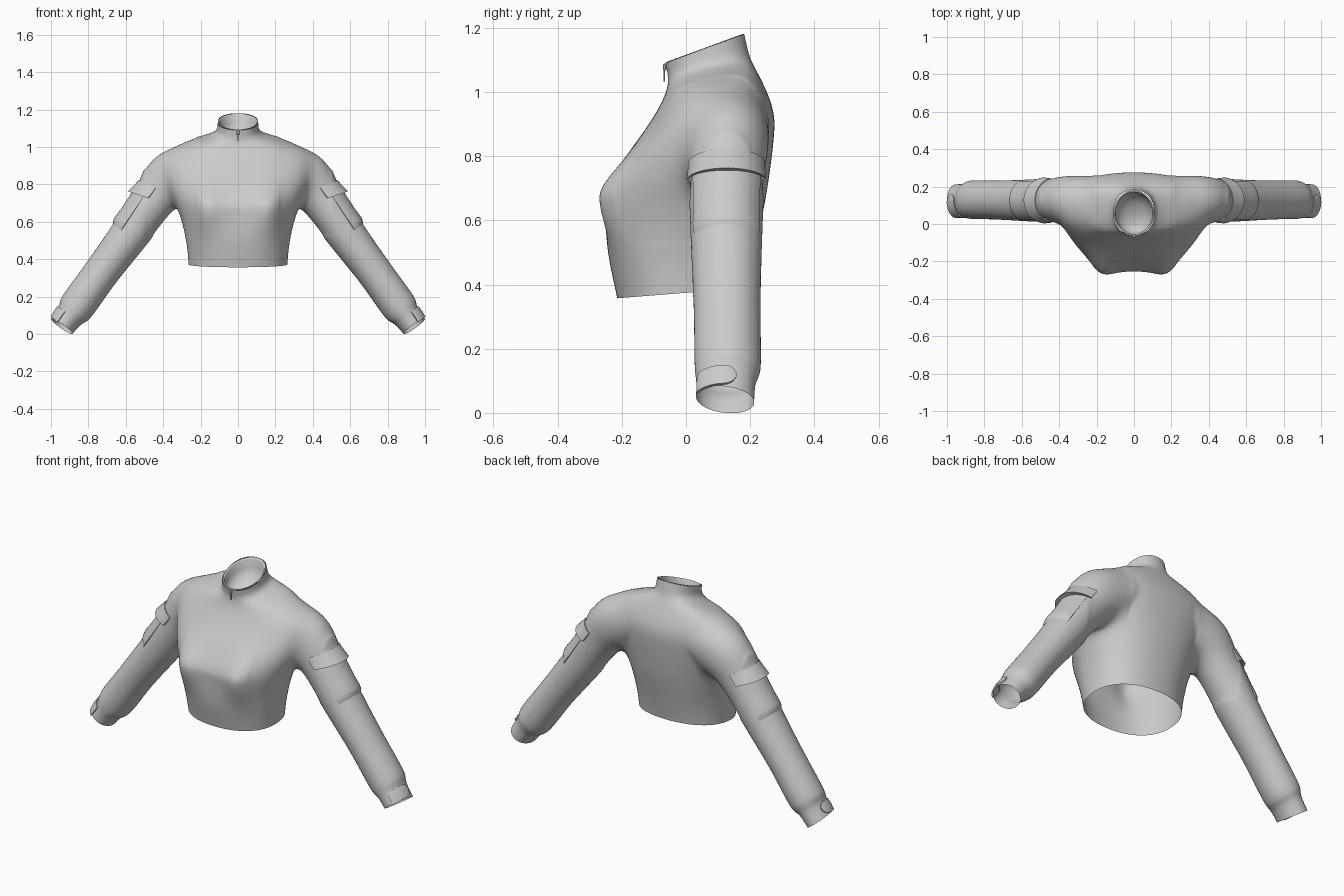
import bpy, bmesh
from math import sin, cos, pi, radians, exp, copysign
from mathutils import Vector

if "Cube" in bpy.data.objects:
    bpy.data.objects.remove(bpy.data.objects["Cube"])


def spline(rows, t):
    """Catmull-Rom interpolation of parameter rows"""
    n = len(rows) - 1
    t = min(max(t, 0), n)
    i = min(int(t), n - 1)
    u = t - i
    a, b, c, d = (rows[min(max(k, 0), n)] for k in (i - 1, i, i + 1, i + 2))
    return [0.5 * (2*q + (r - p)*u + (2*p - 5*q + 4*r - s)*u*u + (3*q - p - 3*r + s)*u**3)
            for p, q, r, s in zip(a, b, c, d)]


def loft(bm, rings):
    """Closed solid through rings of equal point count"""
    loops = [[bm.verts.new(p) for p in ring] for ring in rings]
    n = len(loops[0])
    for lo, hi in zip(loops, loops[1:]):
        for k in range(n):
            bm.faces.new((lo[k], lo[(k+1) % n], hi[(k+1) % n], hi[k]))
    return bm.faces.new(loops[0]), bm.faces.new(loops[-1])


def add_object(name, bm):
    me = bpy.data.meshes.new(name)
    bm.to_mesh(me)
    bm.free()
    ob = bpy.data.objects.new(name, me)
    bpy.context.collection.objects.link(ob)
    return ob


# Torso rows: half width, front y, back y, front z, back z
TORSO = [(.262, -.205, .185, .29, .31), (.264, -.215, .19, .36, .385),
         (.278, -.246, .212, .50, .50), (.315, -.270, .243, .64, .64),
         (.345, -.262, .258, .70, .73), (.385, -.198, .272, .79, .84),
         (.405, -.130, .275, .88, .92), (.39, -.088, .258, .945, .985),
         (.29, -.062, .228, 1.0, 1.05), (.165, -.056, .207, 1.03, 1.09),
         (.117, -.057, .197, 1.05, 1.115), (.108, -.064, .182, 1.09, 1.18),
         (.107, -.070, .172, 1.13, 1.23)]


def torso_ring(t, n=64):
    w, yf, yb, zf, zb = spline(TORSO, t)
    pts = []
    for k in range(n):
        a = 2 * pi * k / n
        chest = exp(-((zf - .66) / .12) ** 2)
        e = 2 / (2.25 - (.25 * chest if sin(a) < 0 else 0))
        x = w * copysign(abs(cos(a)) ** e, cos(a))
        v = copysign(abs(sin(a)) ** e, sin(a))
        y = (yf + yb) / 2 + v * (yb - yf) / 2
        z = zf + (zb - zf) * (v + 1) / 2
        if v < 0:   # two chest swells with a dip between them
            y += chest * (.018 * exp(-(x / .09) ** 2) - .036 * exp(-((abs(x) - .175) / .065) ** 2))
        pts.append((x, y, z))
    return pts


# Sleeve rows: centre x, centre z, in-plane radius, depth radius, centre y
SLEEVE = [(.12, .92, .11, .13, .125), (.335, .847, .150, .134, .130),
          (.44, .73, .121, .120, .127), (.575, .538, .106, .112, .126),
          (.73, .33, .096, .105, .128), (.862, .147, .096, .104, .130),
          (.898, .10, .077, .094, .125), (.943, .04, .071, .092, .122),
          (.985, -.02, .070, .092, .122)]


def sleeve_point(t, a, off=0.0, side=1):
    x, z, r, ry, cy = spline(SLEEVE, t)
    p, q = spline(SLEEVE, t - .1), spline(SLEEVE, t + .1)
    d = Vector((q[0] - p[0], 0, q[1] - p[1])).normalized()
    perp = Vector((-d.z, 0, d.x))
    v = Vector((x, cy, z)) + perp * (r + off) * cos(a)
    v.y += (ry + off) * sin(a)
    v.x *= side
    return v


# Jacket body: torso and sleeves fused, softened, then cut open at the ends
bm = bmesh.new()
loft(bm, [torso_ring(k / 5) for k in range(5 * (len(TORSO) - 1) + 1)])
for side in (1, -1):
    loft(bm, [[sleeve_point(k / 5, 2 * pi * j / 36, 0, side) for j in range(36)]
              for k in range(5 * (len(SLEEVE) - 1) + 1)])
bmesh.ops.recalc_face_normals(bm, faces=bm.faces)
jacket = add_object("jacket_body", bm)
rem = jacket.modifiers.new("fuse", 'REMESH')
rem.mode = 'VOXEL'
rem.voxel_size = .011
smo = jacket.modifiers.new("soften", 'SMOOTH')
smo.factor = .5
smo.iterations = 8
bpy.context.view_layer.update()
bm = bmesh.new()
bm.from_object(jacket, bpy.context.evaluated_depsgraph_get())
jacket.modifiers.clear()

# Blend the shoulder and armpit region further
blend = [v for v in bm.verts if .22 < abs(v.co.x) < .50 and v.co.z > .52]
for i in range(60):
    bmesh.ops.smooth_vert(bm, verts=blend, factor=.5, use_axis_x=True, use_axis_y=True, use_axis_z=True)


def cut(test, co, no):
    faces = [f for f in bm.faces if all(test(v.co) for v in f.verts)]
    geom = set(faces)
    for f in faces:
        geom.update(f.edges)
        geom.update(f.verts)
    bmesh.ops.bisect_plane(bm, geom=list(geom), plane_co=co, plane_no=no, clear_outer=True)


cut(lambda c: abs(c.x) < .4 and c.z < .5, (0, -.215, .357), (0, .08, -1))
cut(lambda c: abs(c.x) < .2 and c.z > 1.04, (0, -.065, 1.09), (0, -.09, .245))
for s in (1, -1):
    cut(lambda c: c.x * s > .8 and c.z < .2, (.943 * s, .122, .042), (.58 * s, -.12, -.8))
bm.to_mesh(jacket.data)
bm.free()
jacket.data.shade_smooth()


def patch(name, rows, a0, a1, n=20, taper=0.0):
    """Raised panel wrapped on the sleeve; rows are (t function, offset)"""
    bm = bmesh.new()
    grid = []
    for tf, off in rows:
        line = []
        for k in range(-1, n + 2):
            a = a0 + (a1 - a0) * min(max(k, 0), n) / n
            o = off * (1 - taper + taper * cos(a)) if 0 <= k <= n else -.004
            line.append(bm.verts.new(sleeve_point(tf(a), a, o)))
        grid.append(line)
    for lo, hi in zip(grid, grid[1:]):
        for k in range(len(lo) - 1):
            bm.faces.new((lo[k], lo[k+1], hi[k+1], hi[k]))
    bmesh.ops.recalc_face_normals(bm, faces=bm.faces)
    ob = add_object(name, bm)
    ob.modifiers.new("mirror", 'MIRROR')
    bpy.ops.object.select_all(action='DESELECT')
    ob.select_set(True)
    bpy.context.view_layer.objects.active = ob
    bpy.ops.object.shade_smooth_by_angle(angle=radians(50))
    return ob


# Sleeve pocket flap and the pocket bag below it
top = lambda a: 1.72 + .15 * cos(a)
low = lambda a: 2.08 + .20 * cos(a)
patch("pocket_flap", [(top, -.006), (top, .004), (lambda a: (top(a) + low(a)) / 2, .013),
                      (low, .025), (lambda a: low(a) - .03, .0)],
      radians(-76), radians(72), taper=.85)
patch("pocket_bag", [(lambda a: 2.1, .003), (lambda a: 2.4, .004), (lambda a: 2.7, .007),
                     (lambda a: 2.9, .012), (lambda a: 2.98, .010), (lambda a: 3.08, -.004)],
      radians(-62), radians(62), taper=.9)

# Cuff tab with a rounded end
A0, A1 = radians(-65), radians(20)


def tab_edge(f):
    def t_at(a):
        u = max(0, (a - A1 + .45) / .45)
        return 6.45 + f * .45 * max(.05, 1 - u * u) ** .5
    return t_at


patch("cuff_tab", [(tab_edge(-1), -.004), (tab_edge(-1), .006), (tab_edge(0), .010),
                   (tab_edge(1), .007), (tab_edge(1), -.004)], A0, A1, taper=.4)

# Collar lining: folded rim and the inside of the neck
bm = bmesh.new()
rim, floor = loft(bm, [[(.107 * s * cos(2 * pi * k / 40), .058 + .122 * s * sin(2 * pi * k / 40),
                         1.135 + dz + .367 * .122 * s * sin(2 * pi * k / 40)) for k in range(40)]
                       for s, dz in ((1, 0), (.96, .002), (.92, -.004), (.91, -.05),
                                     (.78, -.085), (.5, -.105), (.15, -.112))])
bm.faces.remove(rim)
bmesh.ops.recalc_face_normals(bm, faces=bm.faces)
if floor.normal.z < 0:
    bmesh.ops.reverse_faces(bm, faces=bm.faces)
add_object("collar_lining", bm).data.shade_smooth()


# Collar zip: slider and hanging pull
def box(name, loc, size):
    b = bmesh.new()
    bmesh.ops.create_cube(b, size=1)
    for v in b.verts:
        v.co = Vector(loc) + Vector(v.co[i] * size[i] for i in range(3))
    bmesh.ops.bevel(b, geom=b.edges[:], offset=min(size) * .25, segments=1, affect='EDGES')
    return add_object(name, b)


box("zip_slider", (0, -.066, 1.077), (.014, .010, .022))
box("zip_pull", (0, -.068, 1.050), (.008, .005, .036))
